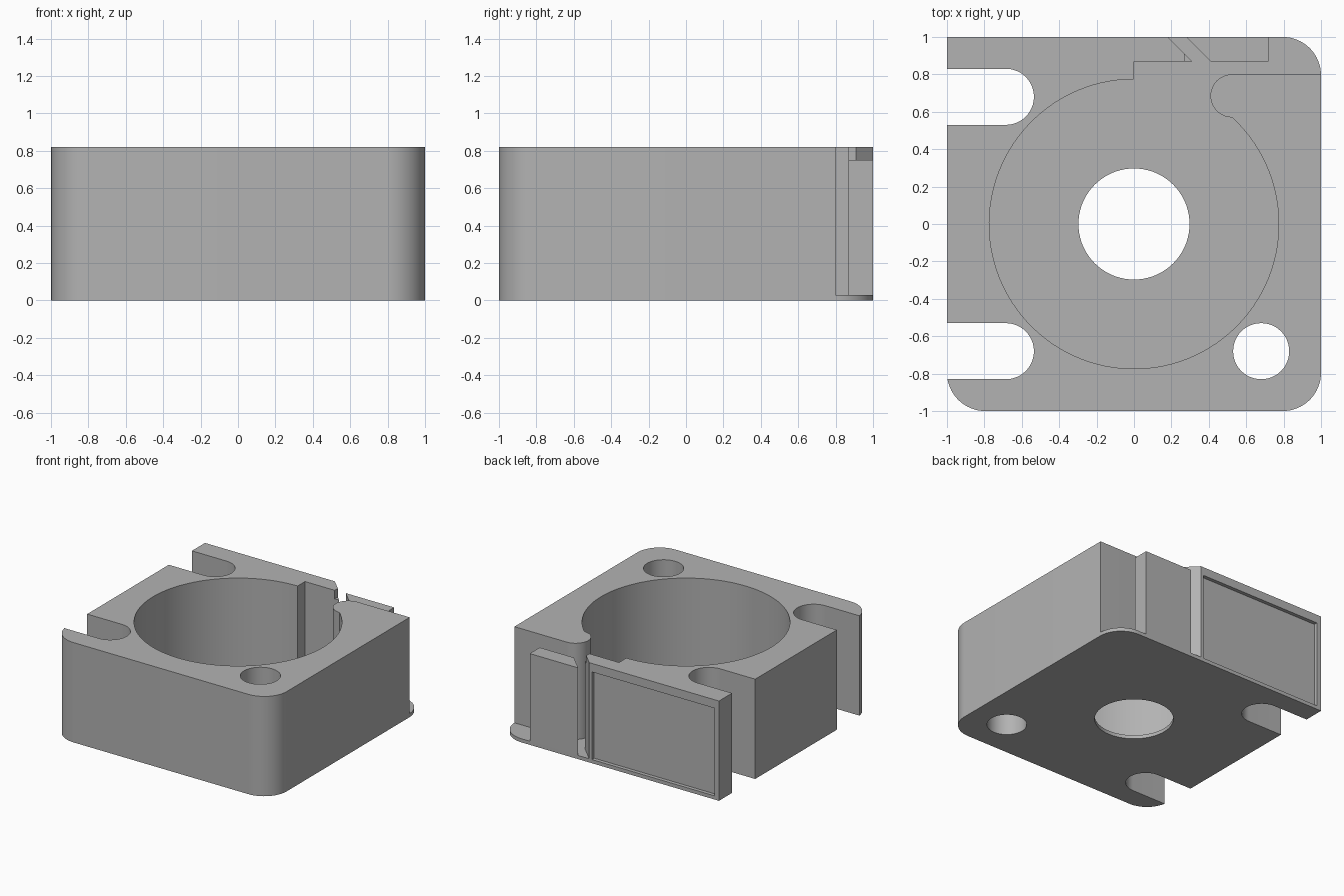
import bpy, bmesh
from math import radians, cos, sin

if "Cube" in bpy.data.objects:
    bpy.data.objects.remove(bpy.data.objects["Cube"], do_unlink=True)

HEIGHT, FLOOR, STEP = 0.82, 0.03, 0.75

grey = bpy.data.materials.new("plain grey")
grey.use_nodes = True
colour = (0.45, 0.45, 0.45, 1)
grey.diffuse_color = colour
grey.node_tree.nodes["Principled BSDF"].inputs["Base Color"].default_value = colour


def arc(cx, cy, r, start, end, steps):
    """Points along an arc, angles in degrees."""
    angles = [radians(start + (end - start) * i / steps) for i in range(steps + 1)]
    return [(cx + r * cos(a), cy + r * sin(a)) for a in angles]


def prism(name, outline, z0, z1):
    """Extrude a flat outline between two heights."""
    bm = bmesh.new()
    face = bm.faces.new([bm.verts.new((x, y, z0)) for x, y in outline])
    top = bmesh.ops.extrude_face_region(bm, geom=[face])["geom"]
    bmesh.ops.translate(bm, vec=(0, 0, z1 - z0),
                        verts=[g for g in top if isinstance(g, bmesh.types.BMVert)])
    bmesh.ops.recalc_face_normals(bm, faces=bm.faces)
    mesh = bpy.data.meshes.new(name)
    bm.to_mesh(mesh)
    bm.free()
    mesh.materials.append(grey)
    obj = bpy.data.objects.new(name, mesh)
    bpy.context.collection.objects.link(obj)
    return obj


def rectangle(x0, x1, y0, y1):
    return [(x0, y0), (x1, y0), (x1, y1), (x0, y1)]


def cut(target, outline, z0=-0.1, z1=1):
    """Subtract a prism from the target."""
    cutter = prism("cutter", outline, z0, z1)
    cutter.hide_render = True
    mod = target.modifiers.new("cut", "BOOLEAN")
    mod.operation, mod.solver, mod.object = "DIFFERENCE", "EXACT", cutter
    bpy.context.view_layer.objects.active = target
    bpy.ops.object.modifier_apply(modifier=mod.name)
    bpy.data.objects.remove(cutter, do_unlink=True)


# Block with three rounded corners and one square corner
c, r = 0.795, 0.205
block = (arc(-c, -c, r, 180, 270, 16) + arc(c, -c, r, 270, 360, 16)
         + arc(c, c, r, 0, 90, 16) + [(-1, 1)])
housing = prism("fan_housing", block, 0, HEIGHT)

# Round chamber, rounded tongue, open corner and slanted cable groove
chamber = (arc(0, 0, 0.774, 90, 407.4, 96)[:-1]
           + arc(0.524, 0.685, 0.115, -90, -270, 24)
           + [(1.1, 0.8), (1.1, 1.1), (0.72, 1.1), (0.72, 0.87), (0.41, 0.87),
              (0.18, 1.1), (0.08, 1.1), (0.31, 0.87), (0, 0.87)])
cut(housing, chamber, FLOOR)

# Lowered top of the small wall, and the shallow panel in the back wall
cut(housing, rectangle(0.27, 0.8, 0.84, 1.1), STEP)
cut(housing, rectangle(-0.96, 0.155, 0.97, 1.1), FLOOR, STEP)

# Centre opening, screw hole and two open screw slots
cut(housing, arc(0, 0, 0.297, 0, 355, 71))
cut(housing, arc(0.68, -0.68, 0.15, 0, 352.5, 47))
for side in (-1, 1):
    y = side * 0.68
    cut(housing, arc(-0.685, y, 0.15, -90, 90, 24) + [(-1.1, y + 0.15), (-1.1, y - 0.15)])

# Smooth the round walls and keep the edges sharp
bpy.ops.object.select_all(action="DESELECT")
housing.select_set(True)
bpy.context.view_layer.objects.active = housing
bpy.ops.object.shade_smooth_by_angle(angle=radians(30))
